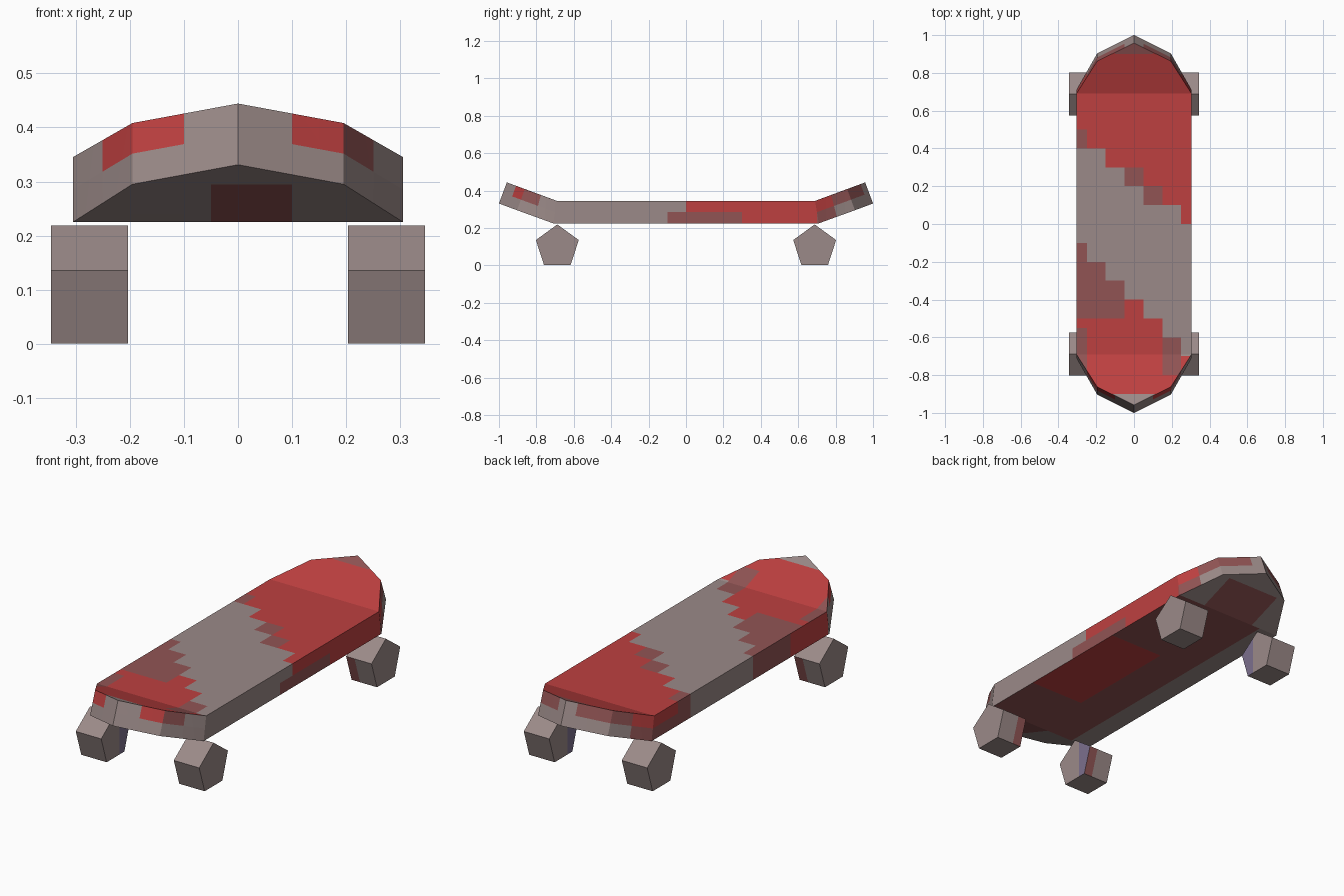
import bpy, bmesh, math
from mathutils import Vector

if "Cube" in bpy.data.objects:
    bpy.data.objects.remove(bpy.data.objects["Cube"])


def material(name, r, g, b):
    m = bpy.data.materials.new(name)
    lin = [((c / 255 + 0.055) / 1.055) ** 2.4 for c in (r, g, b)]
    m.diffuse_color = (*lin, 1)
    m.use_nodes = True
    m.node_tree.nodes["Principled BSDF"].inputs["Base Color"].default_value = m.diffuse_color
    return m


MATS = [material("warm_grey", 155, 138, 136), material("paint_red", 190, 64, 64),
        material("faded_red", 145, 84, 84), material("dusty_violet", 124, 112, 142)]
GREY, RED, FADED, VIOLET = range(4)


def cut(bm, co, no):
    bmesh.ops.bisect_plane(bm, geom=bm.verts[:] + bm.edges[:] + bm.faces[:],
                           dist=1e-5, plane_co=co, plane_no=no)


def finish(bm, name, rule):
    bm.normal_update()
    for f in bm.faces:
        f.material_index = rule(f.calc_center_median(), f.normal)
    me = bpy.data.meshes.new(name)
    bm.to_mesh(me)
    bm.free()
    for m in MATS:
        me.materials.append(m)
    ob = bpy.data.objects.new(name, me)
    bpy.context.collection.objects.link(ob)


# Deck paint: a diagonal grey band with stepped edges across the top
def top_paint(x, y):
    col = max(0, min(6, math.floor((x + 0.35) / 0.1)))
    back = (0.4, 0.4, 0.3, 0.2, 0.1, 0.1, 0.0)[col]
    front = -0.1 * (col + 1)
    if front < y < back:
        return GREY
    if y >= back:
        if col in (0, 3, 4) and y < back + 0.1 or (abs(x) < 0.1 and y > 0.89):
            return FADED
        return RED
    if y < -0.9:
        return GREY
    if x < -0.05 and y > -0.5:
        return FADED
    if x < -0.25 and y < -0.55 or (0.15 < x < 0.25 and -0.82 < y < -0.6):
        return FADED
    return RED


def side_paint(x, y, upper):
    if y < -0.69:                                   # nose rim
        return (RED if x < 0.195 else FADED) if upper and 0.12 < abs(x) < 0.25 else GREY
    if y > 0.69:                                    # tail rim
        if upper:
            return RED if abs(x) > 0.25 else FADED if abs(x) > 0.05 else GREY
        return FADED if abs(x) > 0.25 else GREY
    if x > 0:
        if upper:
            return RED if y > 0 else GREY
        return RED if y > 0.3 else FADED if y > -0.1 else GREY
    if y > 0.4:
        return RED if upper and y > 0.5 else FADED
    return GREY if y > -0.1 else RED if y < -0.4 else FADED


def bottom_paint(x, y):
    if y < -0.71:
        return FADED if -0.07 < x < 0.12 and y > -0.92 else GREY
    if y > 0.71:
        return FADED if abs(x) < 0.17 and y < 0.92 else GREY
    if -0.4 < y < 0.2 and x > -0.02:
        return RED
    return GREY if x < -0.22 else FADED


def deck_rule(c, n):
    if n.z > 0.7:
        return top_paint(c.x, c.y)
    if n.z < -0.7:
        return bottom_paint(c.x, c.y)
    mid = 0.285 + max(0, abs(c.y) - 0.70) * 0.365
    return side_paint(c.x, c.y, c.z > mid)


# Deck: rings of outline points for top, middle and bottom
def ring(bm, corner, shoulder, tip):
    half = [(0.305, *corner), (0.195, *shoulder), (0, *tip),
            (-0.195, *shoulder), (-0.305, *corner)]
    pts = half + [(-x, -y, z) for x, y, z in half]
    return [bm.verts.new(p) for p in pts]


TOP = ((0.69, 0.345), (0.862, 0.408), (0.958, 0.444))
BOT = ((0.71, 0.225), (0.903, 0.295), (1.0, 0.331))
MID = [tuple((a + b) / 2 for a, b in zip(t, u)) for t, u in zip(TOP, BOT)]

bm = bmesh.new()
rings = [ring(bm, *r) for r in (BOT, MID, TOP)]
for low, high in zip(rings, rings[1:]):
    for i in range(10):
        j = (i + 1) % 10
        bm.faces.new((low[i], low[j], high[j], high[i]))
for r in (rings[0], rings[2]):
    bm.faces.new(r[0:5])
    bm.faces.new(r[5:10])
    bm.faces.new((r[0], r[4], r[5], r[9]))
bmesh.ops.recalc_face_normals(bm, faces=bm.faces[:])
for i in range(-5, 6):
    cut(bm, (i * 0.05, 0, 0), (1, 0, 0))
for i in range(-19, 20):
    cut(bm, (0, i * 0.05, 0), (0, 1, 0))
finish(bm, "deck", deck_rule)


# Wheels: five-sided rollers with a corner pointing up
R, HUB_Z, WHEEL_Y = 0.1205, 0.0985, 0.688
for sx, side in ((-1, "left"), (1, "right")):
    for sy, end in ((-1, "front"), (1, "back")):
        bm = bmesh.new()
        loops = []
        for x in (0.203, 0.345):
            loops.append([bm.verts.new((sx * x,
                                        sy * WHEEL_Y + R * math.sin(math.tau * k / 5),
                                        HUB_Z + R * math.cos(math.tau * k / 5)))
                          for k in range(5)])
        a, b = loops
        bm.faces.new(a)
        bm.faces.new(b)
        for k in range(5):
            j = (k + 1) % 5
            bm.faces.new((a[k], a[j], b[j], b[k]))
        bmesh.ops.recalc_face_normals(bm, faces=bm.faces[:])
        cut(bm, (sx * 0.25, 0, 0), (1, 0, 0))
        cut(bm, (0, sy * (WHEEL_Y - 0.03), 0), (0, 1, 0))

        def wheel_rule(c, n, sx=sx, sy=sy):
            if n.x * sx < -0.9:                     # inner face
                return VIOLET if abs(c.y) < WHEEL_Y - 0.03 else GREY
            inward = n.y * sy < -0.5 and n.z < 0    # lower flank facing the middle
            return FADED if inward and abs(c.x) < 0.25 else GREY

        finish(bm, f"{end}_{side}_wheel", wheel_rule)
